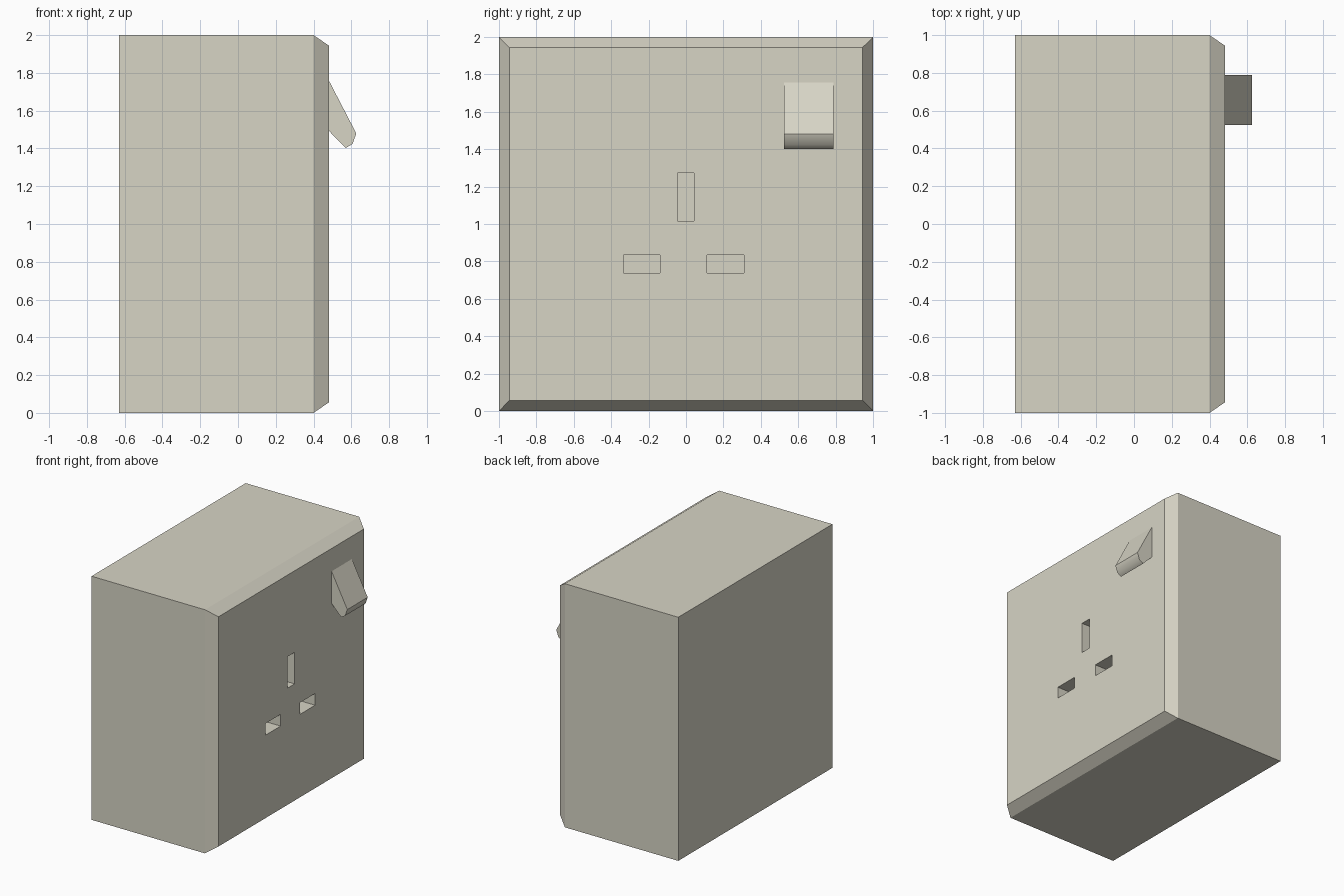
import bpy, bmesh

if "Cube" in bpy.data.objects:
    bpy.data.objects.remove(bpy.data.objects["Cube"])

# One warm off-white plastic for everything
plastic = bpy.data.materials.new("warm_white_plastic")
plastic.diffuse_color = (0.68, 0.66, 0.56, 1)
plastic.use_nodes = True
plastic.node_tree.nodes["Principled BSDF"].inputs["Base Color"].default_value = plastic.diffuse_color


def finish(name, bm):
    bmesh.ops.recalc_face_normals(bm, faces=bm.faces)
    me = bpy.data.meshes.new(name)
    bm.to_mesh(me)
    bm.free()
    me.materials.append(plastic)
    ob = bpy.data.objects.new(name, me)
    bpy.context.collection.objects.link(ob)
    return ob


def loft(bm, rings):
    """Skin equal-length rings of points and cap both ends; returns side faces."""
    vs = [[bm.verts.new(p) for p in ring] for ring in rings]
    n = len(vs[0])
    sides = []
    for a, b in zip(vs, vs[1:]):
        sides += [bm.faces.new((a[i], a[(i + 1) % n], b[(i + 1) % n], b[i])) for i in range(n)]
    bm.faces.new(vs[0])
    bm.faces.new(vs[-1])
    return sides


def rect(x, y0, y1, z0, z1):
    return [(x, y0, z0), (x, y1, z0), (x, y1, z1), (x, y0, z1)]


# Housing with chamfered rim around the face plate
FACE = 0.483
bm = bmesh.new()
loft(bm, [rect(-0.63, -1, 1, 0, 2), rect(0.40, -1, 1, 0, 2),
          rect(FACE, -0.943, 0.943, 0.057, 1.943)])
housing = finish("housing", bm)

# Three pin slots cut into the face plate
bm = bmesh.new()
for y0, y1, z0, z1 in ((-0.046, 0.044, 1.015, 1.273),
                       (-0.335, -0.138, 0.738, 0.834),
                       (0.113, 0.31, 0.738, 0.834)):
    loft(bm, [rect(FACE - 0.27, y0, y1, z0, z1), rect(FACE + 0.1, y0, y1, z0, z1)])
cutter = finish("slot_cutter", bm)
cutter.hide_render = True
mod = housing.modifiers.new("slots", 'BOOLEAN')
mod.operation = 'DIFFERENCE'
mod.solver = 'EXACT'
mod.object = cutter
bpy.context.view_layer.objects.active = housing
bpy.ops.object.modifier_apply(modifier=mod.name)
bpy.data.objects.remove(cutter)

# Rocker switch: side profile swept along y, rounded at the tip only
profile = [(0.46, 1.80), (0.626, 1.48), (0.607, 1.424), (0.57, 1.402), (0.46, 1.515)]
bm = bmesh.new()
sides = loft(bm, [[(x, y, z) for x, z in profile] for y in (0.524, 0.788)])
for f in sides[1:3]:
    f.smooth = True
finish("rocker_switch", bm)
